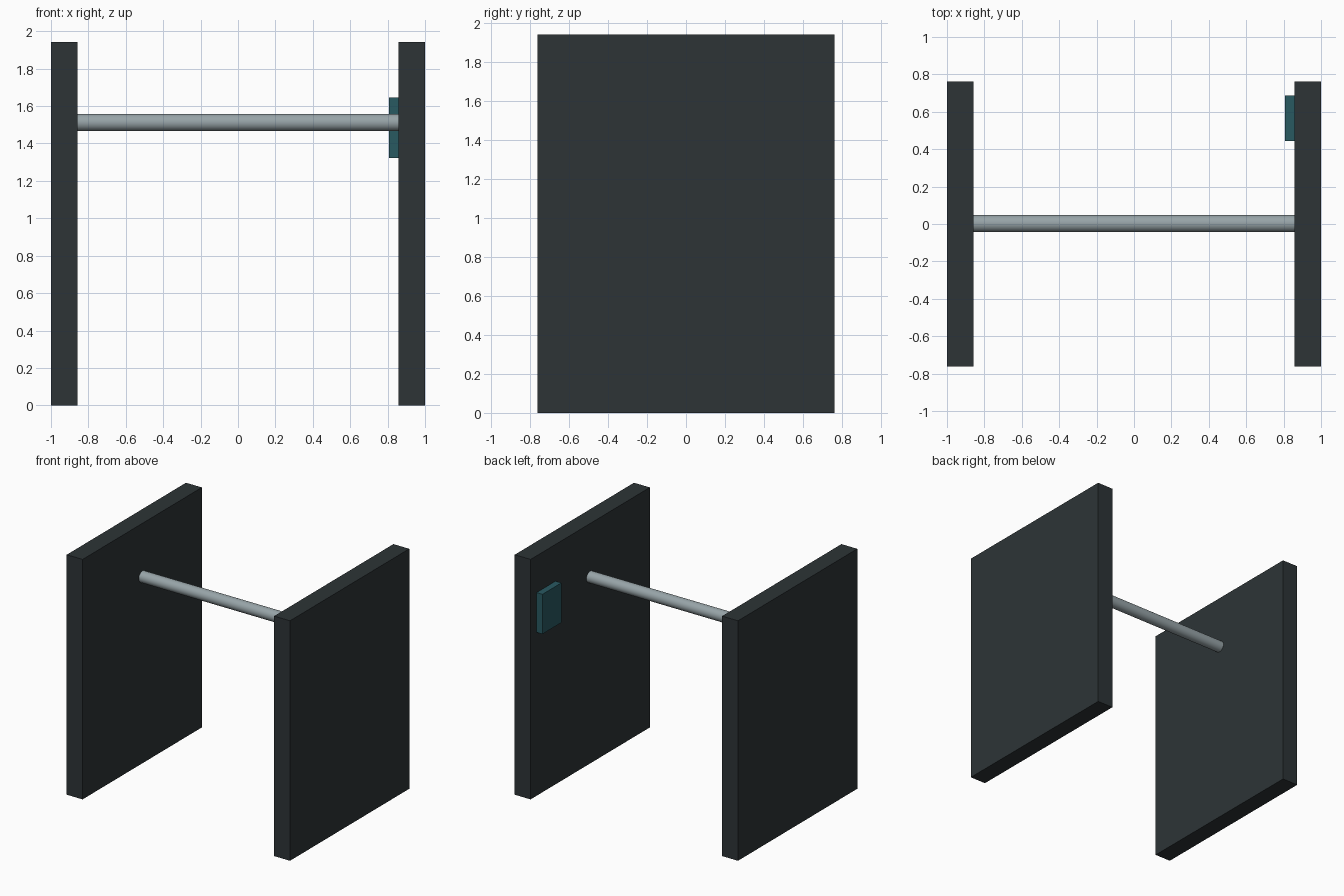
import bpy
import math

if "Cube" in bpy.data.objects:
    bpy.data.objects.remove(bpy.data.objects["Cube"])


def material(name, rgb):
    mat = bpy.data.materials.new(name)
    mat.diffuse_color = (*rgb, 1.0)
    mat.use_nodes = True
    mat.node_tree.nodes["Principled BSDF"].inputs["Base Color"].default_value = mat.diffuse_color
    return mat


def box(name, low, high, mat):
    """Axis-aligned box between two opposite corners."""
    center = [(a + b) / 2 for a, b in zip(low, high)]
    bpy.ops.mesh.primitive_cube_add(size=1, location=center)
    obj = bpy.context.object
    obj.name = name
    obj.scale = [b - a for a, b in zip(low, high)]
    bpy.ops.object.transform_apply(location=False, rotation=False, scale=True)
    obj.data.materials.append(mat)
    return obj


dark = material("dark_panel", (0.026, 0.034, 0.037))
steel = material("steel", (0.31, 0.37, 0.39))
teal = material("teal", (0.022, 0.10, 0.12))

INNER, HALF_DEPTH, HEIGHT = 0.858, 0.763, 1.943

# Side panels
box("left_panel", (-1, -HALF_DEPTH, 0), (-INNER, HALF_DEPTH, HEIGHT), dark)
box("right_panel", (INNER, -HALF_DEPTH, 0), (1, HALF_DEPTH, HEIGHT), dark)

# Horizontal rod between the panels
bpy.ops.mesh.primitive_cylinder_add(
    vertices=24, radius=0.046, depth=2 * INNER,
    location=(0, 0.002, 1.512), rotation=(0, math.pi / 2, 0))
rod = bpy.context.object
rod.name = "cross_rod"
rod.data.materials.append(steel)
bpy.ops.object.shade_smooth_by_angle(angle=math.radians(35))

# Small control plate on the inside of the right panel
box("control_plate", (0.806, 0.443, 1.323), (INNER, 0.686, 1.645), teal)
